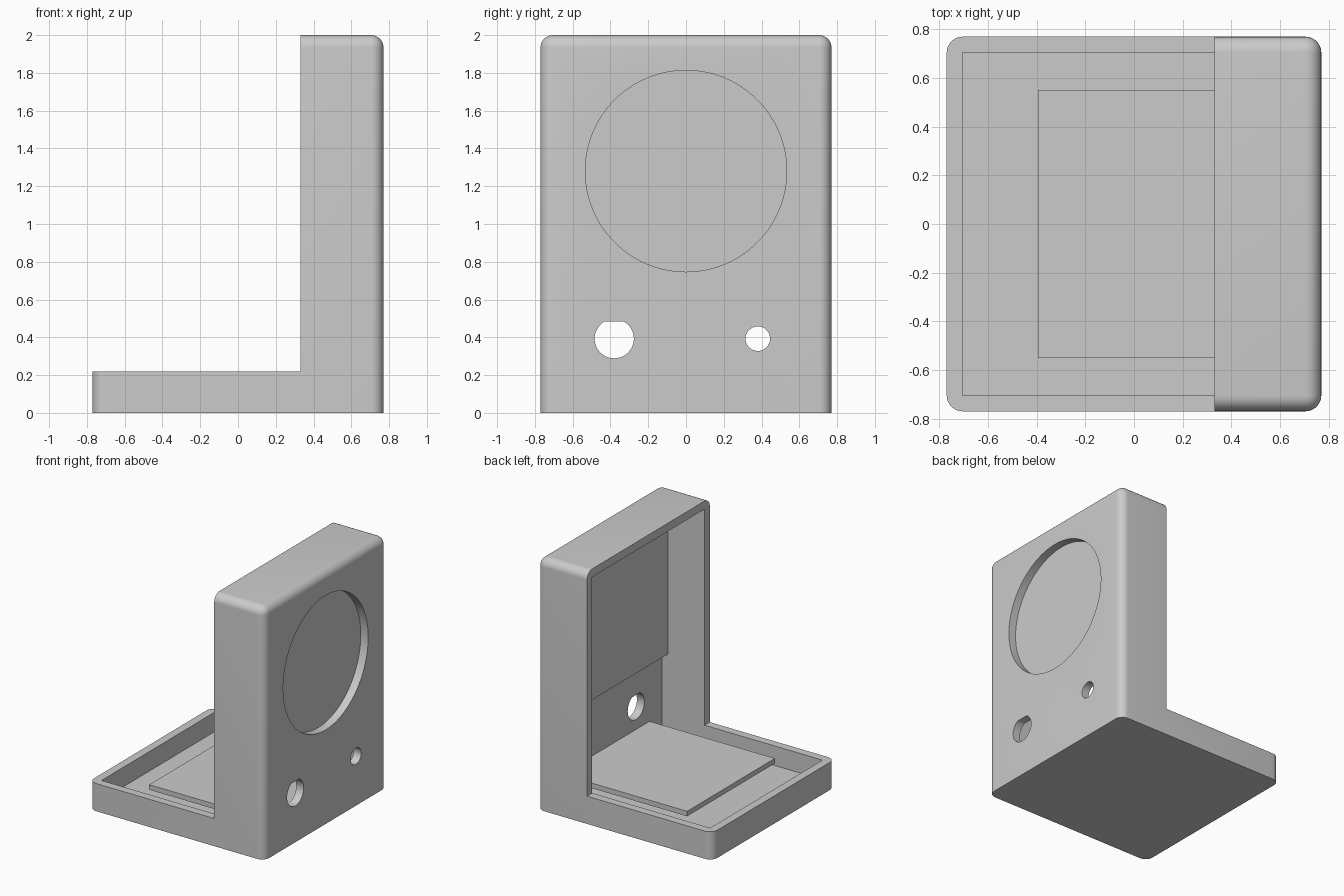
import bpy
import bmesh
import math
from mathutils import Matrix, Vector

cube = bpy.data.objects.get("Cube")
if cube:
    bpy.data.objects.remove(cube, do_unlink=True)

HALF = 0.77          # half width of the square footprint
WALL = 0.065         # wall thickness and outer rounding
INNER = HALF - WALL
FRONT_X = 0.33       # open face of the upright
TRAY_Z = 0.22
HEIGHT = 2.0

grey = bpy.data.materials.new("plain grey")
grey.use_nodes = True
grey.diffuse_color = (0.6, 0.6, 0.6, 1)
grey.node_tree.nodes["Principled BSDF"].inputs["Base Color"].default_value = (0.6, 0.6, 0.6, 1)


def add_object(name, bm):
    bmesh.ops.recalc_face_normals(bm, faces=bm.faces[:])
    mesh = bpy.data.meshes.new(name)
    bm.to_mesh(mesh)
    bm.free()
    mesh.materials.append(grey)
    obj = bpy.data.objects.new(name, mesh)
    bpy.context.collection.objects.link(obj)
    return obj


def box_mesh(low, high):
    low, high = Vector(low), Vector(high)
    bm = bmesh.new()
    place = Matrix.Translation((low + high) / 2) @ Matrix.Diagonal((*(high - low), 1))
    bmesh.ops.create_cube(bm, size=1, matrix=place)
    return bm


def box(name, low, high):
    return add_object(name, box_mesh(low, high))


def bore(name, y, z, radius, segments, flat_top=None):
    """Cutter along x through the outer wall, optionally with a flat on top."""
    bm = bmesh.new()
    place = Matrix.Translation((HALF, y, z)) @ Matrix.Rotation(math.pi / 2, 4, "Y")
    bmesh.ops.create_cone(bm, cap_ends=True, segments=segments, radius1=radius,
                          radius2=radius, depth=WALL * 4, matrix=place)
    if flat_top:
        cut = bmesh.ops.bisect_plane(bm, geom=bm.verts[:] + bm.edges[:] + bm.faces[:],
                                     plane_co=(0, 0, flat_top), plane_no=(0, 0, 1),
                                     clear_outer=True)
        edges = [e for e in cut["geom_cut"] if isinstance(e, bmesh.types.BMEdge)]
        bmesh.ops.holes_fill(bm, edges=edges, sides=0)
    return add_object(name, bm)


def subtract(target, cutter):
    mod = target.modifiers.new("cut", "BOOLEAN")
    mod.operation = "DIFFERENCE"
    mod.solver = "EXACT"
    mod.object = cutter
    bpy.context.view_layer.objects.active = target
    bpy.ops.object.modifier_apply(modifier=mod.name)
    bpy.data.objects.remove(cutter, do_unlink=True)


# Outer block, rounded everywhere except around the bottom
bm = box_mesh((-HALF, -HALF, 0), (HALF, HALF, HEIGHT))
rounded = [e for e in bm.edges if max(v.co.z for v in e.verts) > 1]
bmesh.ops.bevel(bm, geom=rounded, offset=WALL, offset_type="OFFSET",
                segments=8, profile=0.5, affect="EDGES")
housing = add_object("housing", bm)

# Leave an L shape, then hollow it out
subtract(housing, box("step_cutter", (-1, -1, TRAY_Z), (FRONT_X, 1, HEIGHT + 1)))
subtract(housing, box("cavity_cutter", (-INNER, -INNER, WALL), (INNER, INNER, HEIGHT - WALL)))

# Round window, flatted socket hole and small hole
subtract(housing, bore("window_cutter", 0, 1.28, 0.533, 96))
subtract(housing, bore("socket_cutter", -0.38, 0.393, 0.104, 48, flat_top=0.484))
subtract(housing, bore("small_hole_cutter", 0.38, 0.393, 0.065, 48))

# Plate closing the window from inside, and the shelf above the tray floor
box("window_backing_plate", (INNER - 0.055, -INNER, 0.7), (INNER, INNER, HEIGHT - WALL))
box("shelf", (-0.395, -0.55, 0.17), (INNER, 0.55, 0.21))

# Smooth the roundings only
bpy.ops.object.select_all(action="DESELECT")
housing.select_set(True)
bpy.context.view_layer.objects.active = housing
bpy.ops.object.shade_smooth_by_angle(angle=math.radians(30))
